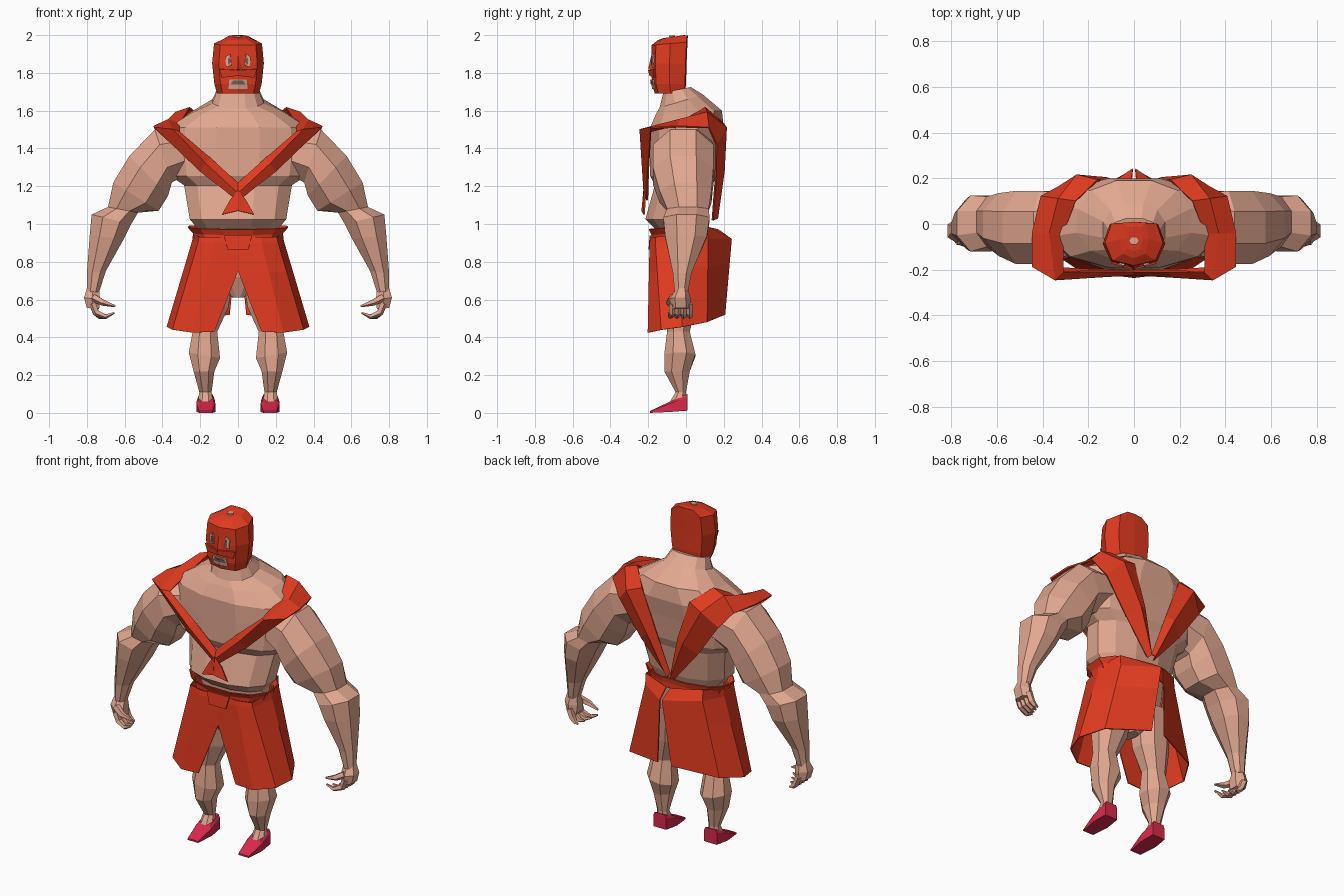
import bpy, bmesh, math
from mathutils import Vector


def material(name, col):
    m = bpy.data.materials.new(name)
    m.diffuse_color = (*col, 1)
    return m


SKIN = material("skin", (0.76, 0.39, 0.28))
RED = material("red_cloth", (0.76, 0.043, 0.014))
SHOE = material("crimson_shoe", (0.70, 0.022, 0.072))
GREY = material("dark_grey", (0.17, 0.13, 0.11))


def make(name, verts, faces, mat, mirror=False, thick=0):
    me = bpy.data.meshes.new(name)
    bm = bmesh.new()
    vs = [bm.verts.new(v) for v in verts]
    for f in faces:
        bm.faces.new([vs[i] for i in f])
    bmesh.ops.recalc_face_normals(bm, faces=bm.faces)
    bm.to_mesh(me)
    bm.free()
    me.materials.append(mat)
    ob = bpy.data.objects.new(name, me)
    bpy.context.collection.objects.link(ob)
    if thick:
        s = ob.modifiers.new("thickness", 'SOLIDIFY')
        s.thickness, s.offset = thick, 0
    if mirror:
        ob.modifiers.new("mirror", 'MIRROR').use_mirror_merge = False
    return ob


def loft(name, rings, mat, mirror=False):
    n = len(rings[0])
    faces = [(r * n + i, r * n + (i + 1) % n, (r + 1) * n + (i + 1) % n, (r + 1) * n + i)
             for r in range(len(rings) - 1) for i in range(n)]
    faces += [tuple(range(n)), tuple(range((len(rings) - 1) * n, len(rings) * n))]
    return make(name, [p for r in rings for p in r], faces, mat, mirror)


def sheet(name, rows, mat, thick, mirror=True):
    n = len(rows[0])
    faces = [(r * n + i, r * n + i + 1, (r + 1) * n + i + 1, (r + 1) * n + i)
             for r in range(len(rows) - 1) for i in range(n - 1)]
    return make(name, [p for r in rows for p in r], faces, mat, mirror, thick)


def span(ax, az, bx, bz, y0, y1, n=8, power=0.95, tilt=0):
    """Cross-section that exactly fills an outer and an inner silhouette point."""
    ang = [math.tau * (i + 0.5) / n for i in range(n)]
    cs = [math.copysign(abs(math.cos(t)) ** power, math.cos(t)) for t in ang]
    sn = [math.copysign(abs(math.sin(t)) ** power, math.sin(t)) for t in ang]
    mc, ms = max(cs), max(sn)
    return [((ax + bx) / 2 + c / mc * (ax - bx) / 2, (y0 + y1) / 2 + s / ms * (y1 - y0) / 2,
             (az + bz) / 2 + c / mc * (az - bz) / 2 + tilt * s / ms) for c, s in zip(cs, sn)]


def level(z, rx, y0, y1, n=12, tilt=0, power=0.9):
    return span(rx, z, -rx, z, y0, y1, n, power, tilt)


def limb(name, path, mat, mirror=True, n=5):
    """Tapered tube along (x, y, z, radius) points."""
    rings = []
    for i, p in enumerate(path):
        a, b = Vector(path[max(i - 1, 0)][:3]), Vector(path[min(i + 1, len(path) - 1)][:3])
        d = (b - a).normalized()
        u = d.cross(Vector((0, 1, 0))).normalized()
        v = d.cross(u)
        rings.append([Vector(p[:3]) + p[3] * (u * math.cos(k * math.tau / n) + v * math.sin(k * math.tau / n))
                      for k in range(n)])
    return loft(name, rings, mat, mirror)


# Torso and neck
loft("torso", [level(0.97, .21, -.16, .09), level(1.025, .255, -.215, .11), level(1.205, .285, -.165, .14),
               level(1.255, .36, -.19, .16), level(1.40, .38, -.19, .18), level(1.51, .37, -.19, .20),
               level(1.59, .25, -.16, .19, tilt=.01), level(1.65, .135, -.14, .09, tilt=.035),
               level(1.71, .11, -.12, .025, tilt=.015)], SKIN)
# Hips under the skirt
loft("hips", [level(0.61, .03, -.08, .02), level(0.72, .18, -.13, .08), level(0.98, .21, -.15, .09)], SKIN)

# Arms
loft("arm", [span(.24, 1.51, .20, 1.30, -.12, .13), span(.44, 1.50, .35, 1.22, -.175, .145),
             span(.575, 1.36, .37, 1.15, -.175, .145), span(.66, 1.22, .42, 1.07, -.14, .135),
             span(.688, 1.09, .53, 1.06, -.10, .12), span(.775, 1.05, .565, 1.0, -.12, .125),
             span(.785, .94, .605, .92, -.11, .11), span(.80, .74, .70, .75, -.07, .03),
             span(.80, .64, .735, .64, -.06, .01)], SKIN, True)
# Palms, fingers and thumbs
loft("palm", [span(.80, .66, .735, .65, -.055, .01, 6), span(.815, .61, .73, .60, -.085, .025, 6),
              span(.80, .555, .735, .55, -.08, .025, 6)], SKIN, True)
for i in range(4):
    y = -.072 + i * .030
    limb("finger", [(.770, y, .58, .020), (.750, y, .53, .019), (.70 + .010 * i, y * 1.15, .51, .014),
                    (.655 + .018 * i, y * 1.25, .53 - .009 * i, .005)], SKIN)
limb("thumb", [(.765, -.07, .61, .022), (.715, -.09, .585, .018), (.65, -.085, .565, .006)], SKIN)

# Legs
loft("leg", [span(.23, .80, .02, .78, -.14, .08), span(.25, .58, .05, .56, -.12, .05),
             span(.24, .43, .11, .43, -.10, .02), span(.26, .32, .095, .29, -.115, .05),
             span(.235, .22, .125, .22, -.115, .02), span(.205, .11, .14, .11, -.055, .0),
             span(.215, .05, .13, .05, -.09, .0)], SKIN, True)
# Shoes: sloping from heel to pointed toe
shoe = []
for y, w, base, top in ((.008, .042, .012, .10), (-.045, .048, .008, .08), (-.085, .05, .005, .06),
                        (-.19, .035, 0, .010)):
    shoe.append([(.17 - w, y, base), (.17 + w, y, base), (.17 + w, y, base + (top - base) * .8),
                 (.17 + w * .8, y, top), (.17 - w * .8, y, top), (.17 - w, y, base + (top - base) * .8)])
loft("shoe", shoe, SHOE, True)

# Skirt halves, split at front and back
top = [(0, -.175, .93), (.12, -.185, .93), (.205, -.16, .93), (.235, -.02, .95), (.19, .11, .985), (.012, .17, .97)]
hip = [(0, -.18, .90), (.125, -.19, .90), (.21, -.16, .90), (.24, -.02, .91), (.19, .115, .92), (.006, .24, .92)]
low = [(.125, -.20, .43), (.24, -.20, .425), (.345, -.13, .44), (.375, -.02, .455), (.30, .11, .48), (.045, .205, .52)]
mid = [tuple(Vector(a).lerp(Vector(b), .33)) for a, b in zip(hip, low)]
mid[0] = (0, -.187, .75)
sheet("skirt", [top, hip, mid, low], RED, .006)
# Waistband with flared upper rim
band = [(.262, -.195, .115, .985), (.235, -.18, .11, .955), (.225, -.18, .11, .925)]
rows = []
for rx, y0, y1, z in band:
    r = level(z, rx, y0, y1, 12, .012, .85)
    rows.append(r + [r[0]])
sheet("waistband", rows, RED, .006, False)
# Front buckle fold
make("buckle", [(-.075, -.188, .94), (.075, -.188, .94), (.055, -.194, .865), (-.055, -.194, .865)],
     [(0, 1, 2, 3)], RED, False, .009)

# Harness straps over each shoulder, ridged along the middle
sheet("strap", [
    [(0, -.205, 1.215), (0, -.220, 1.165), (0, -.205, 1.125)],
    [(.15, -.205, 1.35), (.17, -.230, 1.32), (.20, -.20, 1.28)],
    [(.31, -.21, 1.485), (.345, -.242, 1.50), (.445, -.185, 1.51)],
    [(.31, -.04, 1.53), (.37, -.04, 1.55), (.445, -.04, 1.515)],
    [(.255, .10, 1.615), (.33, .11, 1.59), (.405, .12, 1.51)],
    [(.16, .19, 1.54), (.25, .212, 1.51), (.33, .16, 1.42)],
    [(.075, .18, 1.30), (.12, .200, 1.28), (.19, .155, 1.22)],
    [(.004, .145, 1.05), (.012, .165, 1.03), (.022, .14, 1.02)]], RED, .010)
# Knot tails below the strap crossing
make("strap_knot", [(0, -.222, 1.18), (.04, -.217, 1.13), (.085, -.222, 1.05), (0, -.232, 1.07)],
     [(0, 1, 3), (1, 2, 3)], RED, True, .008)

# Hooded head: flat back, angled cheeks, widest at the ears
OUTLINE = [(1, .52), (.78, .97), (0, 1), (-.78, .97), (-1, .52), (-.74, .12), (0, 0), (.74, .12)]
HEAD = [(1.69, .110, -.165, -.005, 0), (1.74, .125, -.18, .0, 0), (1.85, .137, -.185, .003, 0),
        (1.955, .127, -.182, .008, .008), (1.985, .065, -.15, .010, .012), (1.992, .04, -.12, -.01, .008)]
loft("hood", [[(rx * fx, y0 + fy * (y1 - y0), z + t * (2 * fy - 1)) for fx, fy in OUTLINE]
              for z, rx, y0, y1, t in HEAD], RED)
# Bare patch on the crown
make("crown_patch", [(.022 * math.cos(k * math.tau / 6), -.075 + .018 * math.sin(k * math.tau / 6), 1.993)
                     for k in range(6)], [tuple(range(6))], SKIN, False, .008)
# Eye openings with pupils
make("eye_opening", [(.036, -.180, 1.84), (.062, -.174, 1.83), (.066, -.173, 1.885), (.042, -.178, 1.90)],
     [(0, 1, 2, 3)], SKIN, True, .009)
make("eye", [(.043, -.183, 1.845), (.053, -.181, 1.845), (.053, -.181, 1.88), (.043, -.183, 1.88)],
     [(0, 1, 2, 3)], GREY, True, .006)
# Nose ridge and cheek folds
make("nose", [(0, -.18, 1.91), (.03, -.176, 1.81), (-.03, -.176, 1.81), (0, -.20, 1.82)],
     [(0, 1, 3), (0, 3, 2), (1, 2, 3)], RED)
make("cheek_fold", [(0, -.197, 1.815), (.10, -.168, 1.82), (.085, -.168, 1.775), (0, -.19, 1.785)],
     [(0, 1, 2, 3)], RED, True, .008)
# Mouth opening
make("mouth_opening", [(0, -.174, 1.715), (.05, -.163, 1.715), (.045, -.174, 1.765), (0, -.184, 1.765)],
     [(0, 1, 2, 3)], SKIN, True, .009)
make("mouth", [(0, -.183, 1.738), (.04, -.174, 1.738), (.025, -.181, 1.76), (0, -.187, 1.76)],
     [(0, 1, 2, 3)], GREY, True, .006)
